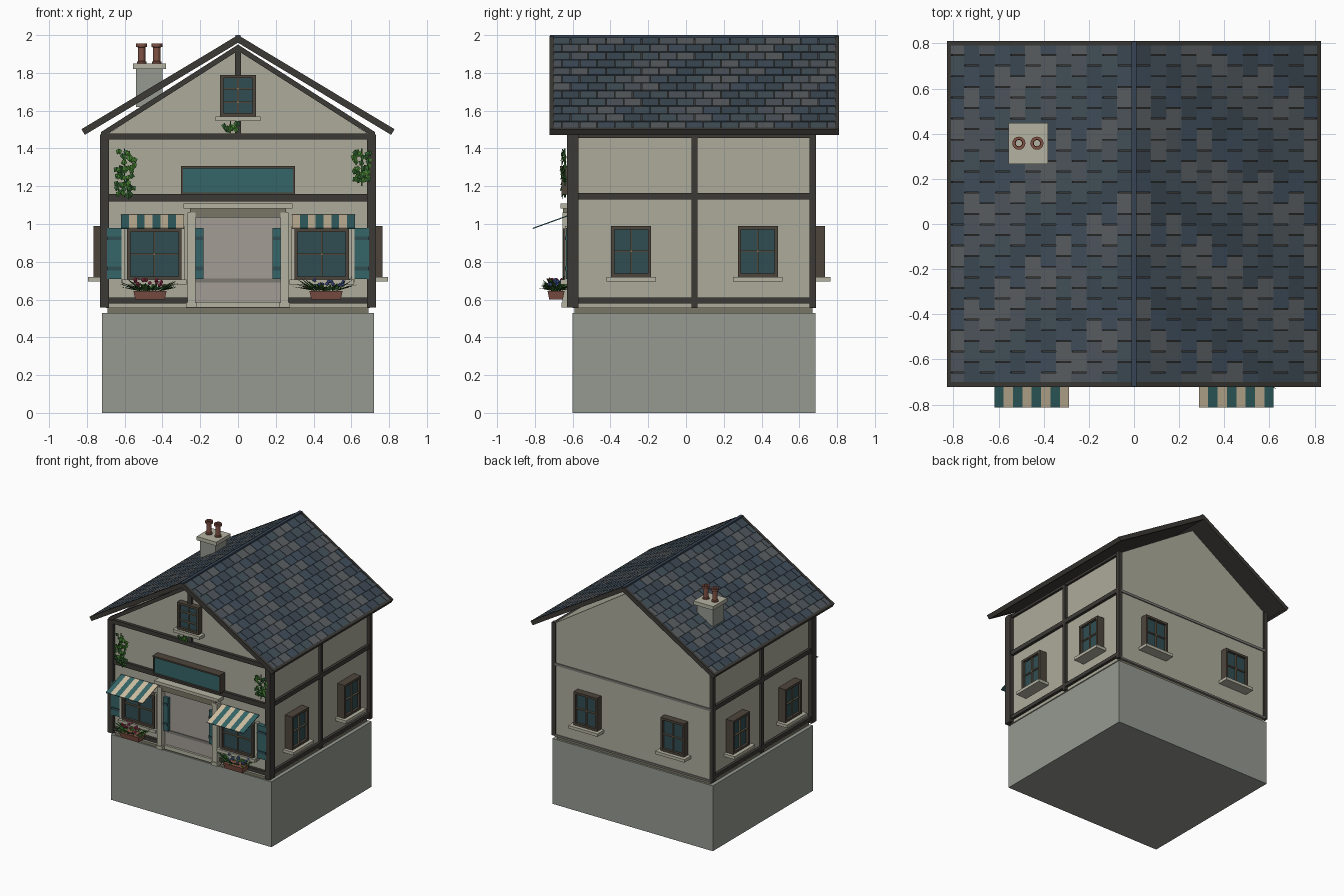
import bpy, bmesh, random
from math import atan2, cos, sin, pi, hypot
from mathutils import Matrix, Vector

if "Cube" in bpy.data.objects:
    bpy.data.objects.remove(bpy.data.objects["Cube"])

random.seed(4)
I = Matrix.Identity(4)
T = lambda x, y, z: Matrix.Translation((x, y, z))

def mat(name, r, g, b):
    m = bpy.data.materials.new(name)
    m.diffuse_color = (r, g, b, 1)
    m.use_nodes = True
    m.node_tree.nodes["Principled BSDF"].inputs["Base Color"].default_value = m.diffuse_color
    return m

STONE = mat("stone", .30, .32, .28)
WALL = mat("plaster", .42, .41, .33)
DOORWAY = mat("doorway", .36, .34, .30)
BAND = mat("doorway_band", .20, .19, .17)
TRIM = mat("pale_trim", .46, .45, .36)
TRIM2 = mat("shaded_trim", .19, .18, .13)
TIMBER = mat("timber", .045, .042, .036)
FRAME = mat("window_wood", .075, .06, .045)
BAR = mat("glazing_bar", .20, .16, .10)
GLASS = mat("glass", .03, .075, .085)
TEAL = mat("teal", .035, .13, .135)
CREAM = mat("cream", .62, .52, .36)
CLAY = mat("clay", .22, .085, .06)
LEAF = mat("leaf", .06, .22, .03)
LEAF2 = mat("dark_leaf", .03, .12, .03)
RED = mat("red_petal", .45, .04, .10)
BLUE = mat("blue_petal", .10, .16, .50)
RIDGE = mat("ridge_slate", .04, .06, .09)
SLATES = [mat("slate_%d" % i, *c) for i, c in enumerate(
    [(.045, .065, .085), (.055, .08, .10), (.075, .09, .105), (.10, .11, .12), (.05, .075, .105)])]

def finish(name, bm, mats, M=I):
    bmesh.ops.recalc_face_normals(bm, faces=bm.faces)
    me = bpy.data.meshes.new(name)
    bm.to_mesh(me)
    bm.free()
    for m in mats:
        me.materials.append(m)
    ob = bpy.data.objects.new(name, me)
    bpy.context.collection.objects.link(ob)
    ob.matrix_world = M
    return ob

def add_box(bm, b, M=I, mi=0):
    x0, x1, y0, y1, z0, z1 = b
    S = Matrix.Diagonal((x1 - x0, y1 - y0, z1 - z0, 1))
    r = bmesh.ops.create_cube(bm, size=1, matrix=M @ T((x0+x1)/2, (y0+y1)/2, (z0+z1)/2) @ S)
    for f in {f for v in r["verts"] for f in v.link_faces}:
        f.material_index = mi

def boxes(name, m, *bs, M=I, mirror=False):
    bm = bmesh.new()
    for b in bs:
        add_box(bm, b)
        if mirror:
            add_box(bm, (-b[1], -b[0]) + tuple(b[2:]))
    return finish(name, bm, [m], M)

def prism(name, m, pts, y0, y1):
    bm = bmesh.new()
    f = bm.faces.new([bm.verts.new((x, y0, z)) for x, z in pts])
    r = bmesh.ops.extrude_face_region(bm, geom=[f])
    bmesh.ops.translate(bm, vec=(0, y1 - y0, 0), verts=[v for v in r["geom"] if isinstance(v, bmesh.types.BMVert)])
    return finish(name, bm, [m])

# foundation and house body
boxes("foundation", STONE, (-.72, .72, -.60, .685, 0, .53))
boxes("plinth", TRIM2, (-.69, .69, -.59, .67, .53, .56))
prism("house_walls", WALL, [(-.70, .555), (.70, .555), (.70, 1.47), (0, 1.92), (-.70, 1.47)], -.60, .68)

# timber framing
boxes("corner_posts", TIMBER, (.683, .73, -.63, -.57, .557, 1.475), (.69, .725, .655, .687, .557, 1.475), mirror=True)
boxes("side_timbers", TIMBER, (.69, .722, .03, .06, .557, 1.465), (.69, .722, -.6, .68, 1.13, 1.165),
      (.69, .722, -.6, .68, .58, .61), (.69, .718, -.6, .68, 1.455, 1.475), mirror=True)
boxes("front_beams", TIMBER, (-.72, .72, -.625, -.59, 1.447, 1.48), (-.7, .7, -.622, -.59, 1.12, 1.16))
boxes("front_sill_beams", TIMBER, (.26, .7, -.622, -.59, .58, .61), mirror=True)
boxes("king_post", TIMBER, (-.016, .016, -.622, -.59, 1.47, 1.93))
boxes("back_beams", BAND, (-.7, .7, .67, .688, 1.13, 1.15), (-.7, .7, .67, .688, .555, .57))
for s, n in ((-1, "left"), (1, "right")):
    prism("gable_rafter_" + n, TIMBER, [(0, 1.95), (s*.725, 1.487), (s*.725, 1.455), (0, 1.917)], -.625, -.59)

# roof: deck, slates, barge boards and eaves for each slope
RUN, DROP = .815, .49
L, ang = hypot(RUN, DROP), atan2(DROP, RUN)
ROWS, COLS, Y0, Y1 = 12, 16, -.705, .795
for s, n in ((-1, "left"), (1, "right")):
    ax = Vector((s*cos(ang), 0, -sin(ang)))
    no = Vector((s*sin(ang), 0, cos(ang)))
    M = Matrix(((ax.x, 0, no.x, 0), (0, 1, 0, 0), (ax.z, 0, no.z, 1.985), (0, 0, 0, 1)))
    boxes("roof_deck_" + n, TIMBER, (0, L, Y0, Y1, -.018, .0), M=M)
    bm = bmesh.new()
    h, w = L / ROWS, (Y1 - Y0) / COLS
    for r in range(ROWS):
        R = M @ T(r*h, 0, .001) @ Matrix.Rotation(-.05, 4, 'Y')
        R = M @ T(r*h, 0, .001) @ Matrix.Rotation(-.06, 4, 'Y')
        for c in range(COLS + r % 2):
            a = Y0 + (c - .5*(r % 2))*w
            k = (c + (r + 1)//2 + random.choice((0, 0, 0, 1))) % 5
            add_box(bm, (0, h*1.02, max(a, Y0) + .002, min(a + w, Y1) - .002, -.002, .006), R, k)
    finish("roof_slates_" + n, bm, SLATES)
    boxes("barge_boards_" + n, TIMBER, (0, L+.008, -.722, -.70, -.022, .013),
          (0, L+.008, .79, .81, -.022, .013), M=M)
    boxes("eaves_board_" + n, TIMBER, (L-.012, L+.008, -.715, .805, -.022, .012), M=M)
boxes("ridge_cap", RIDGE, (-.012, .012, -.72, .808, 1.965, 2.0))

# chimney
boxes("chimney_stack", STONE, (-.54, -.40, .285, .428, 1.62, 1.825))
boxes("chimney_cap", TRIM, (-.557, -.38, .265, .447, 1.82, 1.85))
POT = [(.026, 1.848), (.026, 1.858), (.019, 1.862), (.019, 1.935), (.029, 1.938), (.029, 1.955), (.016, 1.955), (.014, 1.88)]
for i, x in enumerate((-.51, -.43)):
    bm = bmesh.new()
    vs = [bm.verts.new((r, 0, z)) for r, z in POT]
    es = [bm.edges.new(p) for p in zip(vs, vs[1:])]
    bmesh.ops.spin(bm, geom=vs + es, cent=(0, 0, 0), axis=(0, 0, 1), angle=2*pi, steps=16)
    bmesh.ops.remove_doubles(bm, verts=bm.verts, dist=1e-4)
    finish("chimney_pot_%d" % i, bm, [CLAY], T(x, .358, 0))

# windows: local -y points out of the wall, origin at bottom centre
def window(name, M, w, h, depth=.055, sill=.085, rows=2, t=.018, over=.025):
    a = w/2
    boxes(name + "_frame", FRAME, (-a, -a+t, -depth, .01, 0, h), (a-t, a, -depth, .01, 0, h),
          (-a, a, -depth, .01, 0, t), (-a, a, -depth, .01, h-t, h), M=M)
    boxes(name + "_glass", GLASS, (-a+t/2, a-t/2, -depth+.02, .01, t/2, h-t/2), M=M)
    y0, y1 = -depth+.008, -depth+.022
    bars = [(-.004, .004, y0, y1, t, h-t)]
    bars += [(-a+t, a-t, y0, y1, h*i/rows-.004, h*i/rows+.004) for i in range(1, rows)]
    boxes(name + "_bars", BAR, *bars, M=M)
    boxes(name + "_sill", TRIM, (-a-over, a+over, -sill, .01, -.024, 0), M=M)

def rot(a):
    return Matrix.Rotation(a, 4, 'Z')

for s, n in ((-1, "left"), (1, "right")):
    for j, y in enumerate((-.29, .38)):
        window("%s_window_%d" % (n, j), T(s*.71, y, .72) @ rot(s*pi/2), .212, .27)
    window("back_window_" + n, T(s*.39, .68, .72) @ rot(pi), .212, .27)
    window("shop_window_" + n, T(s*.443, -.60, .705), .29, .27, .05, .065)
    # window surround, shutters with rails
    c = s*.45
    boxes("window_surround_" + n, TRIM, (c-.168, c-.148, -.64, -.595, .69, .99), (c+.148, c+.168, -.64, -.595, .69, .99))
    for q in (s*.652, s*.225):
        boxes("shutter_" + n, TEAL, (q-.042, q+.042, -.635, -.595, .71, .98))
        boxes("shutter_rails_" + n, GLASS, (q-.042, q+.042, -.64, -.63, .755, .775), (q-.042, q+.042, -.64, -.63, .915, .935))
    # striped awning
    bm = bmesh.new()
    A = T(s*.453, -.63, 1.042) @ Matrix.Rotation(atan2(.065, .18), 4, 'X')
    for i in range(8):
        x = -.166 + i*.0415
        k = i % 2 if s > 0 else (i + 1) % 2
        add_box(bm, (x, x+.0415, -.193, .02, -.003, .003), A, k)
    finish("awning_" + n, bm, [CREAM, TEAL])
window("attic_window", T(0, -.60, 1.57), .19, .22, .045, .065, 3)

# doorway with columns and lintel, sign board above
boxes("doorway_panel", DOORWAY, (-.225, .225, -.612, -.59, .56, 1.05))
boxes("doorway_rail", BAND, (-.225, .225, -.618, -.60, .69, .712))
boxes("door_step", TRIM, (-.225, .225, -.63, -.60, .557, .588))
boxes("door_columns", TRIM, (.226, .268, -.655, -.595, .557, 1.06), (.22, .274, -.66, -.595, .557, .585), mirror=True)
boxes("door_lintel", TRIM2, (-.255, .255, -.652, -.595, 1.035, 1.085))
boxes("door_cornice", TRIM, (-.288, .288, -.665, -.595, 1.083, 1.108))
boxes("sign_board", TEAL, (-.295, .295, -.655, -.595, 1.165, 1.3))
boxes("sign_frame", FRAME, (-.302, .302, -.667, -.595, 1.295, 1.307), (-.302, -.292, -.66, -.595, 1.16, 1.3),
      (.292, .302, -.66, -.595, 1.16, 1.3), (-.302, .302, -.66, -.595, 1.155, 1.167))

# leaves: folded diamonds
def leaf(bm, M, l, w, mi):
    v = [bm.verts.new(M @ Vector(p)) for p in ((0, 0, 0), (w/2, w*.2, l*.45), (0, 0, l), (-w/2, w*.2, l*.45))]
    for f in (bm.faces.new((v[0], v[1], v[2])), bm.faces.new((v[0], v[2], v[3]))):
        f.material_index = mi

# flower boxes
for s, n, petal in ((-1, "left", RED), (1, "right", BLUE)):
    bm = bmesh.new()
    add_box(bm, (-.088, .088, -.045, .045, .60, .645))
    for v in bm.verts:
        if v.co.z < .62:
            v.co.x *= .88
            v.co.y *= .8
    finish("flower_box_" + n, bm, [CLAY], T(s*.466, -.688, 0))
    bm = bmesh.new()
    for i in range(46):
        a = random.uniform(0, 2*pi)
        reach = .06 + .08*abs(cos(a))
        M = T(.06*cos(a), .02*sin(a), .645) @ rot(a + pi/2) @ Matrix.Rotation(random.uniform(.8, 1.4), 4, 'X')
        leaf(bm, M, reach*random.uniform(.6, .95), .022, i % 2)
    finish("plant_leaves_" + n, bm, [LEAF, LEAF2], T(s*.466, -.688, 0))
    bm = bmesh.new()
    for i in range(15):
        p = T(random.uniform(-.1, .1), random.uniform(-.04, .04), random.uniform(.675, .705))
        bmesh.ops.create_icosphere(bm, subdivisions=1, radius=.011, matrix=p)
    finish("flowers_" + n, bm, [petal if s < 0 else BLUE], T(s*.466, -.688, 0))

# ivy: centre x, half width, top, bottom, leaf count
for i, (x, hw, top, bot, cnt) in enumerate(((-.60, .06, 1.40, 1.13, 60), (.655, .05, 1.40, 1.19, 45), (-.04, .045, 1.56, 1.48, 18))):
    bm = bmesh.new()
    for k in range(cnt):
        t = random.random()
        w = hw*(1 - .4*t)
        M = T(x + random.uniform(-w, w), random.uniform(-.662, -.638), top - t*(top - bot - .03))
        M = M @ Matrix.Rotation(pi + random.uniform(-.7, .7), 4, 'Y') @ Matrix.Rotation(random.uniform(-.3, .3), 4, 'X')
        leaf(bm, M, .034, .03, k % 2)
    add_box(bm, (x-.003, x+.003, -.645, -.639, bot+.01, top), I, 1)
    finish("ivy_%d" % i, bm, [LEAF, LEAF2])
